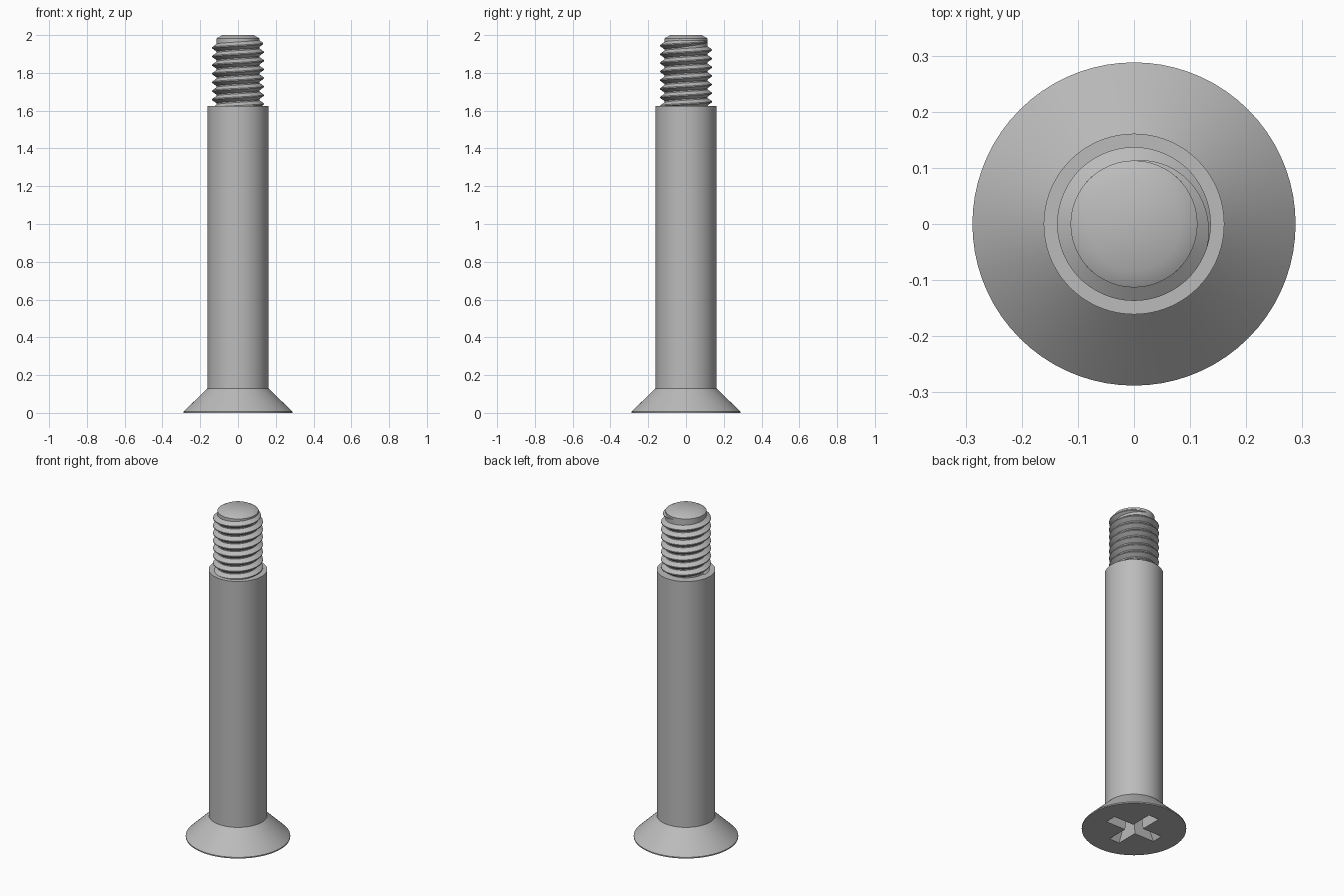
import bpy, bmesh, math
from mathutils import Vector, Matrix

cube = bpy.data.objects.get("Cube")
if cube:
    bpy.data.objects.remove(cube, do_unlink=True)

steel = bpy.data.materials.new("grey steel")
steel.use_nodes = True
colour = (0.5, 0.5, 0.5, 1)
steel.diffuse_color = colour
steel.node_tree.nodes["Principled BSDF"].inputs["Base Color"].default_value = colour

CORE, CREST, SHOULDER = 0.113, 0.137, 1.625
PITCH = 0.0457


def finish(name, bm):
    bmesh.ops.recalc_face_normals(bm, faces=bm.faces)
    mesh = bpy.data.meshes.new(name)
    bm.to_mesh(mesh)
    bm.free()
    mesh.materials.append(steel)
    obj = bpy.data.objects.new(name, mesh)
    bpy.context.collection.objects.link(obj)
    return obj


def smooth(obj, degrees=30):
    bpy.ops.object.select_all(action="DESELECT")
    obj.select_set(True)
    bpy.context.view_layer.objects.active = obj
    bpy.ops.object.shade_smooth_by_angle(angle=math.radians(degrees))


def lathe(name, profile, sides=72):
    """Revolve (radius, height) points and cap both ends."""
    bm = bmesh.new()
    rings = []
    for r, z in profile:
        rings.append([bm.verts.new((r * math.cos(math.tau * i / sides),
                                    r * math.sin(math.tau * i / sides), z))
                      for i in range(sides)])
    for a, b in zip(rings, rings[1:]):
        for i in range(sides):
            j = (i + 1) % sides
            bm.faces.new((a[i], a[j], b[j], b[i]))
    bm.faces.new(rings[0])
    bm.faces.new(rings[-1])
    return finish(name, bm)


# Countersunk head, plain shank and threaded core in one turned body
body = lathe("bolt_body", [
    (0.288, 0), (0.288, 0.007), (0.161, 0.13), (0.161, SHOULDER),
    (CORE, SHOULDER), (CORE, 1.983), (0.083, 2.0)])

# Cross recess: two crossed tapered blades cut into the head
def blade(name, turn):
    bm = bmesh.new()
    bmesh.ops.create_cube(bm, size=1)
    for v in bm.verts:
        deep = v.co.z > 0
        length, width = (0.09, 0.05) if deep else (0.17, 0.07)
        v.co = Vector((math.copysign(length, v.co.x),
                       math.copysign(width / 2, v.co.y),
                       0.15 if deep else -0.002))
    bm.transform(Matrix.Rotation(turn, 4, "Z"))
    return finish(name, bm)


for i in range(2):
    cutter = blade(f"recess_cutter_{i + 1}", i * math.pi / 2)
    cut = body.modifiers.new("cross_recess", "BOOLEAN")
    cut.operation = "DIFFERENCE"
    cut.solver = "EXACT"
    cut.object = cutter
    bpy.context.view_layer.objects.active = body
    bpy.ops.object.modifier_apply(modifier=cut.name)
    bpy.data.objects.remove(cutter, do_unlink=True)
smooth(body)

# Right-handed helical thread, fading into the core at its upper end
bm = bmesh.new()
STEPS = 60
TOP = 1.967
turns = 7.75
count = int(turns * STEPS)
previous = None
for i in range(count + 1):
    back = (count - i) / STEPS
    angle = math.pi / 2 - math.tau * back
    z = TOP - PITCH * back
    grow = min(1, back / 0.3)
    crest = CORE + (CREST - CORE) * grow
    half = PITCH * 0.43 * (0.15 + 0.85 * grow)
    section = [(CORE - 0.006, -half), (CORE, -half), (crest, -PITCH / 16),
               (crest, PITCH / 16), (CORE, half), (CORE - 0.006, half)]
    ring = [bm.verts.new((r * math.cos(angle), r * math.sin(angle), z + dz))
            for r, dz in section]
    if previous:
        for k in range(len(ring)):
            n = (k + 1) % len(ring)
            bm.faces.new((previous[k], previous[n], ring[n], ring[k]))
    else:
        bm.faces.new(ring)
    previous = ring
bm.faces.new(previous)
smooth(finish("screw_thread", bm))
